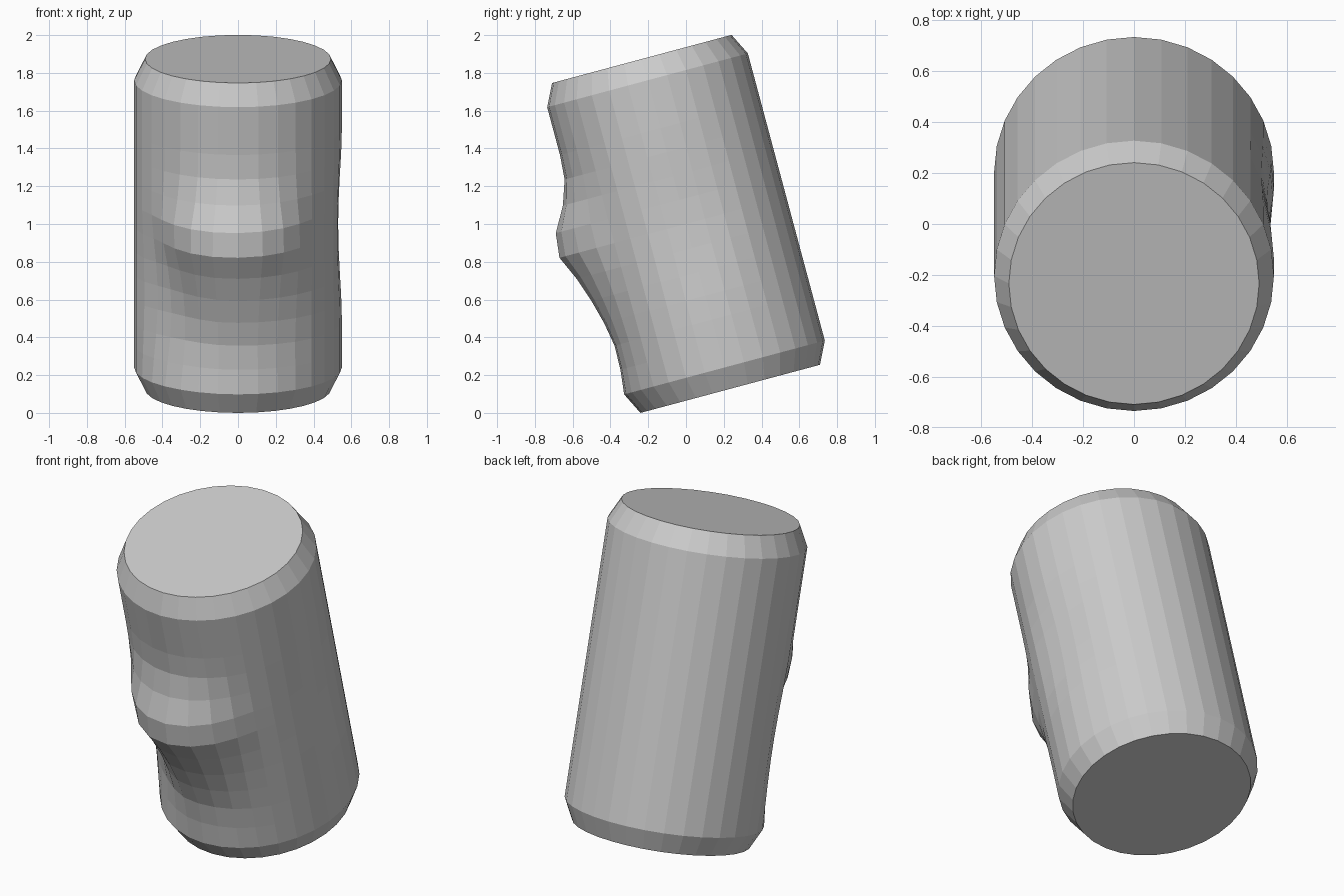
import bpy, bmesh, math
from mathutils import Matrix, Vector

if "Cube" in bpy.data.objects:
    bpy.data.objects.remove(bpy.data.objects["Cube"])

SEG, ROWS = 32, 12
R, CAP_R = 0.55, 0.492
HALF, BODY = 0.904, 0.787
# outward push of the front bulge, ring by ring from the top
BULGE = [0, 0, 0, .01, .055, .13, .145, .085, .04, .005, -.018, -.015, 0]


def bell(d, width):
    """Smooth falloff that reaches zero at the given width."""
    t = min(abs(d) / width, 1)
    return (1 - t * t) ** 2


def push(a, k):
    """Radial offset; a is degrees from front, positive to the right."""
    d = BULGE[k] * bell(a + 4, 55)
    d -= 0.055 * bell(a + 42, 36) * bell(k - 8.5, 4)      # lower left dent
    d -= 0.020 * bell(a - 92, 32) * bell(k - 6, 4)        # shallow right dent
    return d


# Tilted drum with chamfered rims and a bulging, dented front
bm = bmesh.new()
rings = []
levels = [(HALF, CAP_R, None)]
levels += [(BODY - 2 * BODY * k / ROWS, R, k) for k in range(ROWS + 1)]
levels += [(-HALF, CAP_R, None)]
for z, r, k in levels:
    ring = []
    for i in range(SEG):
        a = 360 * i / SEG - 180
        rr = r + (push(a, k) if k is not None else 0)
        t = math.radians(a)
        ring.append(bm.verts.new((rr * math.sin(t), -rr * math.cos(t), z)))
    rings.append(ring)
for up, low in zip(rings, rings[1:]):
    for i in range(SEG):
        j = (i + 1) % SEG
        bm.faces.new((up[i], low[i], low[j], up[j]))
bm.faces.new(rings[0])
bm.faces.new(rings[-1][::-1])
bmesh.ops.recalc_face_normals(bm, faces=bm.faces)

# Lean towards the front and rest on the ground
bm.transform(Matrix.Rotation(math.radians(15), 4, 'X'))
low = min(v.co.z for v in bm.verts)
bmesh.ops.translate(bm, verts=bm.verts, vec=Vector((0, 0, -low)))
mesh = bpy.data.meshes.new("dented_drum")
bm.to_mesh(mesh)
bm.free()
bpy.context.collection.objects.link(bpy.data.objects.new("dented_drum", mesh))
